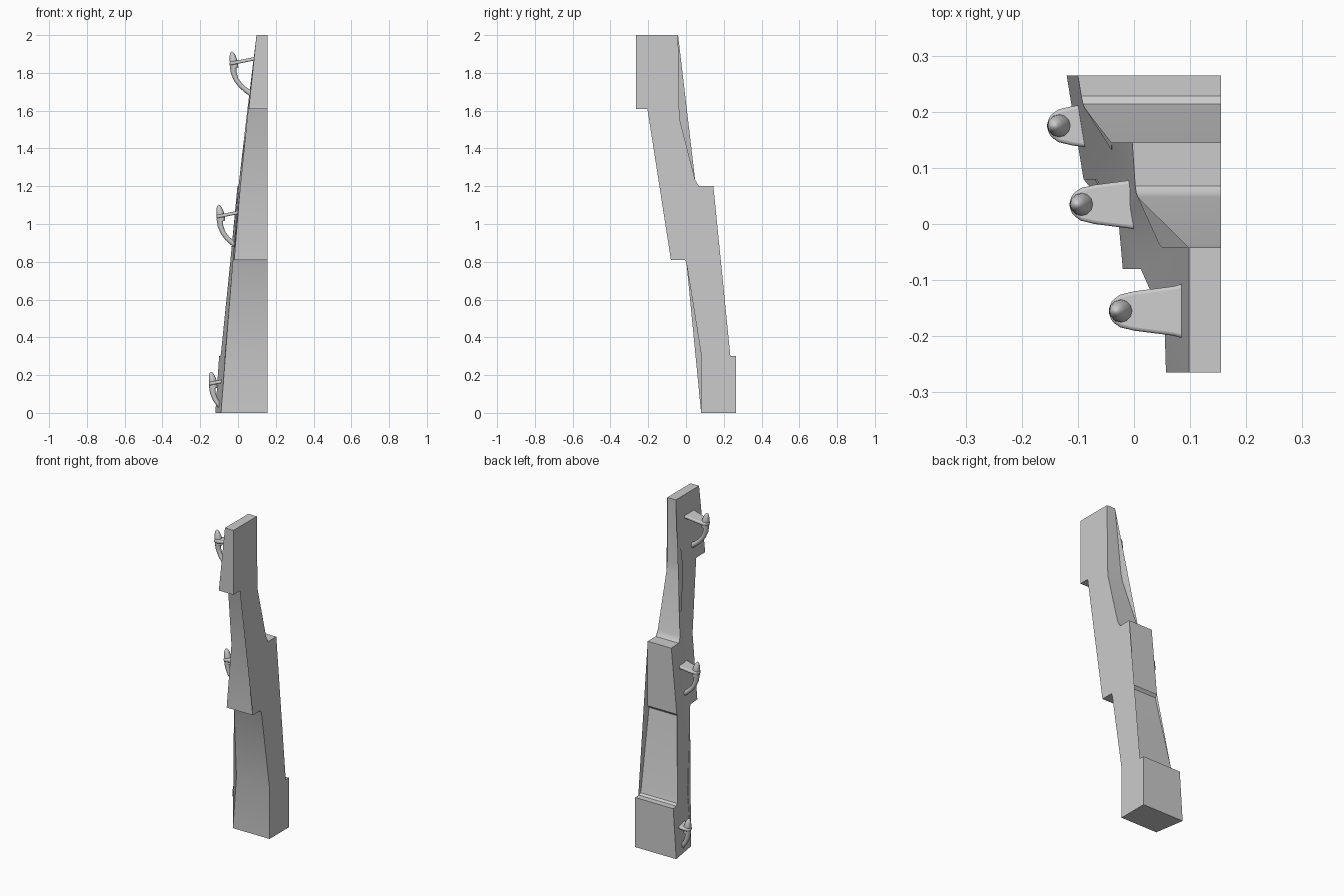
import bpy, bmesh, math
from mathutils import Vector

cube = bpy.data.objects.get("Cube")
if cube:
    bpy.data.objects.remove(cube, do_unlink=True)

grey = bpy.data.materials.new("plain_grey")
grey.use_nodes = True
grey.diffuse_color = (0.6, 0.6, 0.6, 1)
grey.node_tree.nodes["Principled BSDF"].inputs["Base Color"].default_value = (0.6, 0.6, 0.6, 1)


def finish(name, bm, angle=35):
    bmesh.ops.recalc_face_normals(bm, faces=bm.faces)
    mesh = bpy.data.meshes.new(name)
    bm.to_mesh(mesh)
    bm.free()
    obj = bpy.data.objects.new(name, mesh)
    bpy.context.collection.objects.link(obj)
    mesh.materials.append(grey)
    bpy.ops.object.select_all(action='DESELECT')
    obj.select_set(True)
    bpy.context.view_layer.objects.active = obj
    bpy.ops.object.shade_smooth_by_angle(angle=math.radians(angle))
    return obj


# Sloping side face: height, front y, front x, back y, back x
LEVELS = [(0, .08, -.09, .265, -.12), (.3, .08, -.07, .265, -.1),
          (.81, -.08, -.02, .145, -.04), (1.2, -.08, .012, .145, -.003),
          (1.61, -.265, .057, -.04, .05), (2, -.265, .098, -.04, .098)]


def slope_x(y, z):
    for low, high in zip(LEVELS, LEVELS[1:]):
        if z <= high[0]:
            t = (z - low[0]) / (high[0] - low[0])
            yf, xf, yb, xb = (a + (b - a) * t for a, b in zip(low[1:], high[1:]))
            return xf + (xb - xf) * (y - yf) / (yb - yf)
    return LEVELS[-1][2]


# Stepped post: side profile (y, z) pulled from the flat side to the sloping side
PROFILE = [(.265, 0), (.265, .3), (.228, .3), (.214, .31), (.207, .335),
           (.132, .795), (.145, .81), (.145, 1.2), (.068, 1.2), (.056, 1.21),
           (.048, 1.235), (-.035, 1.56), (-.042, 1.61), (-.042, 2), (-.265, 2),
           (-.265, 1.61), (-.175, 1.61), (-.08, 1.2), (-.08, .81), (-.005, .81),
           (.003, .79), (.08, .31), (.08, 0)]
bm = bmesh.new()
flat = [bm.verts.new((.155, y, z)) for y, z in PROFILE]
slope = [bm.verts.new((slope_x(y, z), y, z)) for y, z in PROFILE]
n = len(PROFILE)
for i in range(n):
    j = (i + 1) % n
    bm.faces.new((flat[i], flat[j], slope[j], slope[i]))
caps = [bm.faces.new(flat), bm.faces.new(slope[::-1])]
bmesh.ops.triangulate(bm, faces=caps)
finish("stepped_post", bm)


def tube(bm, path, radii, sides=12):
    """Round tube along a path lying in the xz plane, with closed ends."""
    rings = []
    for i, (x, z) in enumerate(path):
        a, b = path[max(i - 1, 0)], path[min(i + 1, len(path) - 1)]
        d = Vector((b[0] - a[0], 0, b[1] - a[1])).normalized()
        across = Vector((d.z, 0, -d.x))
        ring = []
        for k in range(sides):
            t = math.tau * k / sides
            p = Vector((x, 0, z)) + (across * math.cos(t) + Vector((0, math.sin(t), 0))) * radii[i]
            ring.append(bm.verts.new(p))
        rings.append(ring)
    for r, s in zip(rings, rings[1:]):
        for k in range(sides):
            m = (k + 1) % sides
            bm.faces.new((r[k], r[m], s[m], s[k]))
    bm.faces.new(rings[0][::-1])
    bm.faces.new(rings[-1])


# Hook pieces, placed relative to the top hook
HALF = [(.1, .053), (.085, .048), (.07, .044), (.0, .035), (-.025, .029), (-.04, .018)]
OUTLINE = HALF + [(-.046, 0)] + [(x, -y) for x, y in reversed(HALF)]
STRUT = [(-.026, 1.84), (-.023, 1.8), (-.01, 1.765), (.012, 1.735), (.04, 1.71), (.075, 1.685)]
KNOB = [(-.018, 1.825), (-.022, 1.855), (-.026, 1.875), (-.03, 1.895), (-.032, 1.907), (-.033, 1.912)]


def hook(label, offset, strut_points):
    # Flared plate, rising slightly toward the post
    bm = bmesh.new()
    top, bottom = [], []
    for x, y in OUTLINE:
        z = 1.848 + .2 * (x + .046)
        top.append(bm.verts.new((x, y, z + .009)))
        bottom.append(bm.verts.new((x, y, z - .009)))
    bm.faces.new(top)
    bm.faces.new(bottom[::-1])
    for i in range(len(top)):
        j = (i + 1) % len(top)
        bm.faces.new((top[i], bottom[i], bottom[j], top[j]))
    plate = finish(label + "_hook_plate", bm)
    bevel = plate.modifiers.new("soft_edge", 'BEVEL')
    bevel.width, bevel.segments = .006, 3
    # Curved brace under the plate
    bm = bmesh.new()
    tube(bm, STRUT[:strut_points], [.018, .015, .013, .013, .013, .015][:strut_points])
    brace = finish(label + "_hook_brace", bm, 60)
    # Upturned tip
    bm = bmesh.new()
    tube(bm, KNOB, [.02, .021, .019, .014, .008, .002])
    tip = finish(label + "_hook_tip", bm, 60)
    for part in (plate, brace, tip):
        part.location = offset


hook("top", (0, -.155, 0), 6)
hook("middle", (-.07, .035, -.81), 6)
hook("bottom", (-.11, .175, -1.695), 5)
